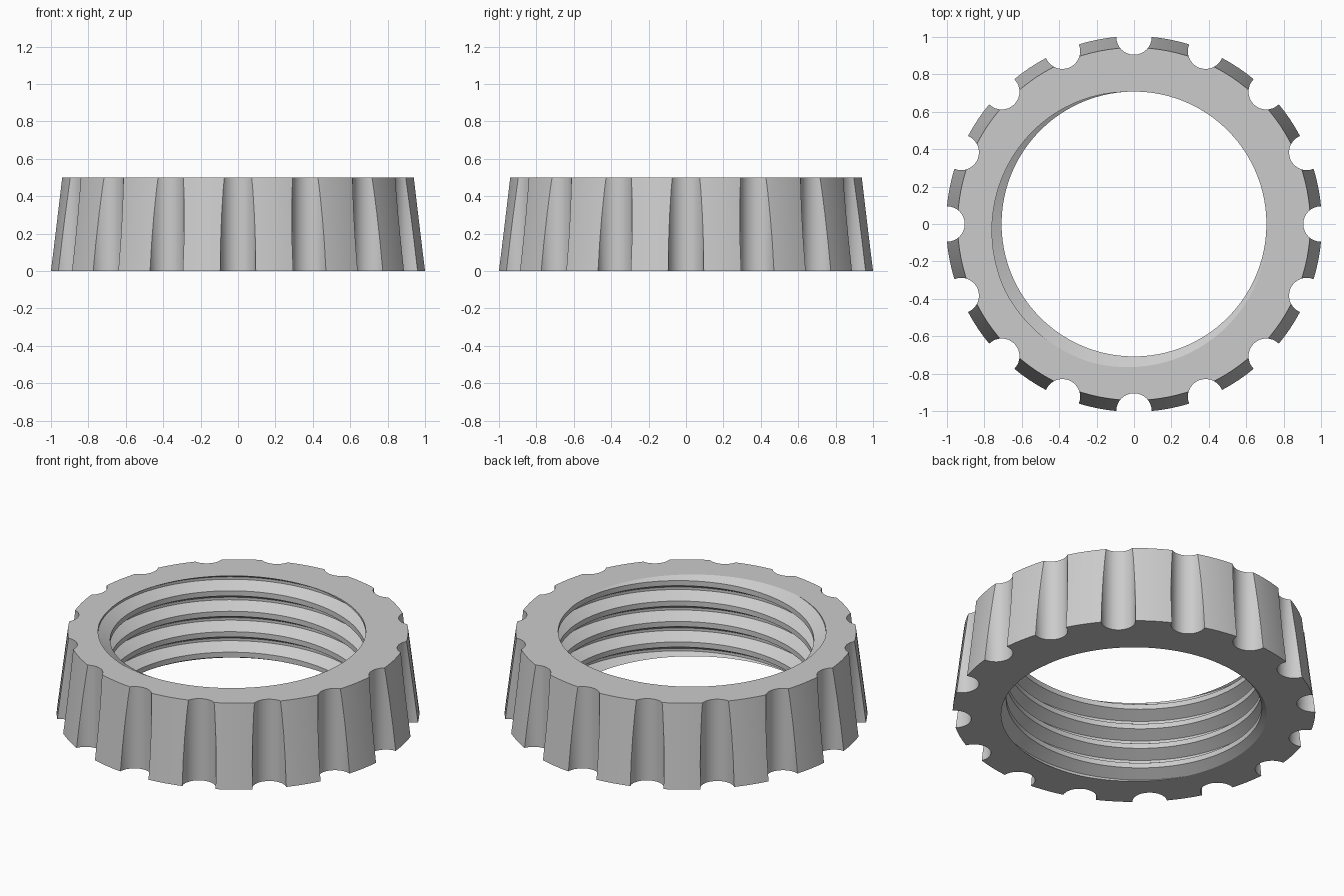
import bpy, bmesh, math

if "Cube" in bpy.data.objects:
    bpy.data.objects.remove(bpy.data.objects["Cube"], do_unlink=True)

HEIGHT, PITCH = 0.5, 0.125
BASE_R, TOP_R = 1.0045, 0.943
MINOR_R, MAJOR_R = 0.708, 0.775
FLUTES, FLUTE_R = 16, 0.095
SEGMENTS = 128

grey = bpy.data.materials.new("plain grey")
grey.use_nodes = True
colour = (0.6, 0.6, 0.6, 1)
grey.diffuse_color = colour
grey.node_tree.nodes["Principled BSDF"].inputs["Base Color"].default_value = colour


def make_object(name, bm):
    bmesh.ops.recalc_face_normals(bm, faces=bm.faces)
    mesh = bpy.data.meshes.new(name)
    bm.to_mesh(mesh)
    bm.free()
    mesh.materials.append(grey)
    obj = bpy.data.objects.new(name, mesh)
    bpy.context.collection.objects.link(obj)
    return obj


def subtract(target, cutter):
    cutter.hide_render = True
    mod = target.modifiers.new("cut", "BOOLEAN")
    mod.operation = "DIFFERENCE"
    mod.solver = "EXACT"
    mod.object = cutter
    bpy.context.view_layer.objects.active = target
    bpy.ops.object.modifier_apply(modifier=mod.name)
    bpy.data.objects.remove(cutter, do_unlink=True)


# Tapered outer body
bm = bmesh.new()
bmesh.ops.create_cone(bm, cap_ends=True, segments=SEGMENTS, radius1=BASE_R,
                      radius2=TOP_R, depth=HEIGHT)
bmesh.ops.translate(bm, verts=bm.verts, vec=(0, 0, HEIGHT / 2))
ring = make_object("threaded_ring", bm)

# Vertical grip flutes around the rim
bm = bmesh.new()
for i in range(FLUTES):
    a = math.tau * i / FLUTES
    made = bmesh.ops.create_cone(bm, cap_ends=True, segments=32, radius1=FLUTE_R,
                                 radius2=FLUTE_R, depth=2)
    bmesh.ops.translate(bm, verts=made["verts"], vec=(math.cos(a), math.sin(a), 0))
subtract(ring, make_object("flute_cutter", bm))

# Right-handed screw core: slope out, narrow root, slope in, wider crest
profile = [(0, MINOR_R), (0.3125, MAJOR_R), (0.4375, MAJOR_R), (0.75, MINOR_R)]
rows = [((turn + t) * PITCH, r) for turn in range(-2, 8) for t, r in profile]
start = math.radians(5)
bm = bmesh.new()
columns = []
for i in range(SEGMENTS):
    a = math.tau * i / SEGMENTS
    columns.append([bm.verts.new((r * math.cos(a + start), r * math.sin(a + start),
                                  z + PITCH * i / SEGMENTS)) for z, r in rows])
step = len(profile)
for i in range(SEGMENTS):
    seam = i == SEGMENTS - 1
    here, there = columns[i], columns[(i + 1) % SEGMENTS]
    shift = step if seam else 0
    for k in range(len(rows) - 1 - step):
        # Rows join one pitch higher where the helix closes
        lo, hi = k + shift, k + 1 + shift
        bm.faces.new((here[k], there[lo], there[hi], here[k + 1]))
bmesh.ops.delete(bm, geom=[v for v in bm.verts if not v.link_faces], context="VERTS")
open_edges = [e for e in bm.edges if e.is_boundary]
low_tip = bm.verts.new((0, 0, -0.6))
high_tip = bm.verts.new((0, 0, 1.2))
for e in open_edges:
    middle = sum(v.co.z for v in e.verts) / 2
    bm.faces.new((*e.verts, low_tip if middle < HEIGHT / 2 else high_tip))
subtract(ring, make_object("thread_cutter", bm))

# Smooth curved walls, crisp thread and flute edges
bpy.ops.object.select_all(action="DESELECT")
ring.select_set(True)
bpy.context.view_layer.objects.active = ring
bpy.ops.object.shade_smooth_by_angle(angle=math.radians(20))
